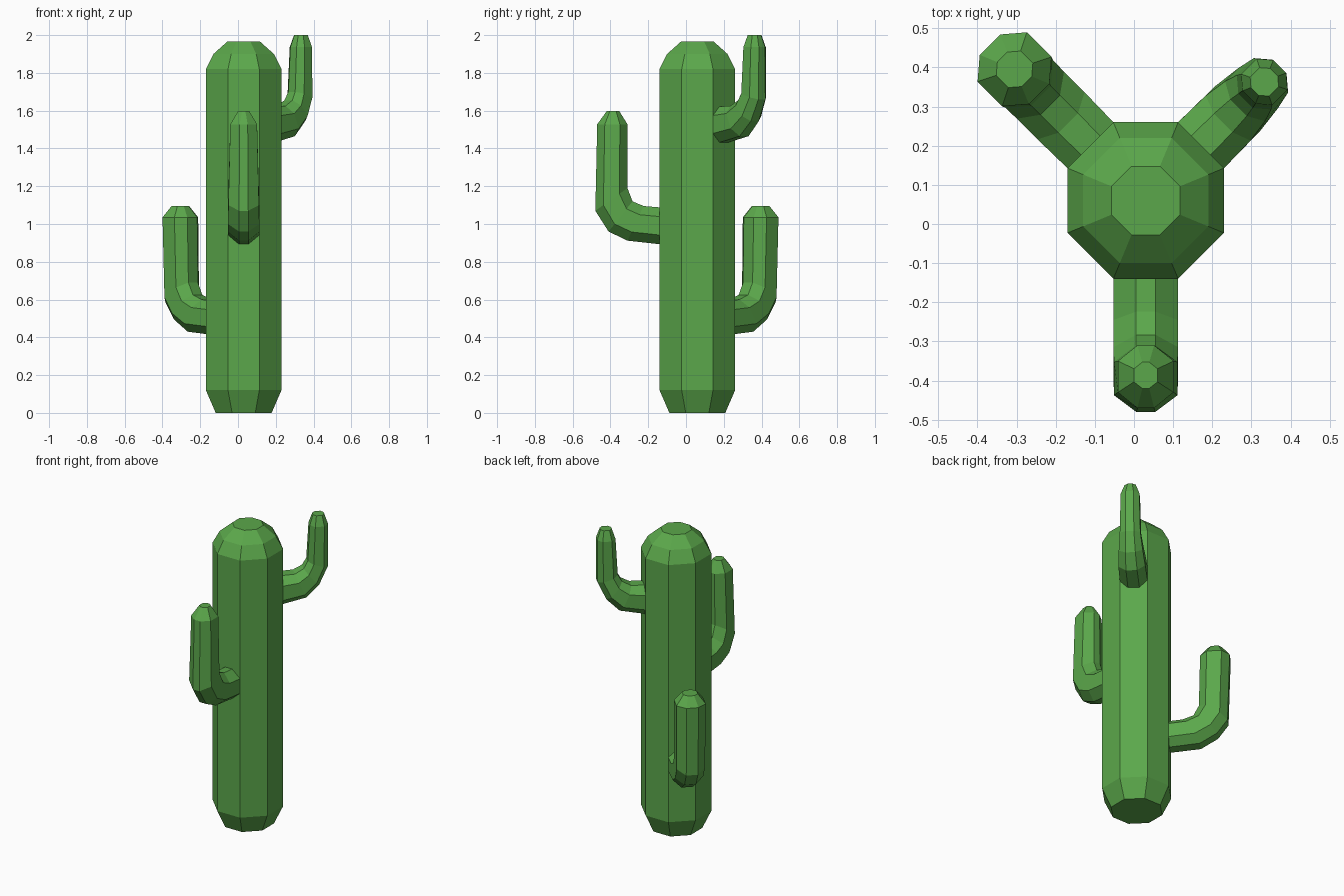
import bpy, bmesh
from math import cos, sin, pi, radians

if "Cube" in bpy.data.objects:
    bpy.data.objects.remove(bpy.data.objects["Cube"])

CX, CY = 0.03, 0.06          # trunk axis

green = bpy.data.materials.new("cactus_green")
green.diffuse_color = (0.105, 0.39, 0.07, 1)
green.use_nodes = True
green.node_tree.nodes["Principled BSDF"].inputs["Base Color"].default_value = green.diffuse_color


def loft(name, rings, cap_start):
    """Bridge rings of eight points into a flat-shaded tube."""
    bm = bmesh.new()
    loops = [[bm.verts.new(p) for p in ring] for ring in rings]
    for a, b in zip(loops, loops[1:]):
        for i in range(8):
            j = (i + 1) % 8
            bm.faces.new((a[i], a[j], b[j], b[i]))
    bm.faces.new(loops[-1])
    if cap_start:
        bm.faces.new(loops[0][::-1])
    bmesh.ops.recalc_face_normals(bm, faces=bm.faces)
    if sum(f.normal.z for f in bm.faces if f.verts[0] in loops[-1]
           and len(f.verts) == 8) < 0:
        bmesh.ops.reverse_faces(bm, faces=bm.faces)
    mesh = bpy.data.meshes.new(name)
    bm.to_mesh(mesh)
    bm.free()
    mesh.materials.append(green)
    obj = bpy.data.objects.new(name, mesh)
    bpy.context.collection.objects.link(obj)


def arm(name, angle, flat, rings):
    """Each ring: outer (r, z), inner (r, z), half width, in the arm's plane."""
    dx, dy = cos(radians(angle)), sin(radians(angle))
    shape = [(1, -flat), (1, flat), (.5, 1), (-.5, 1),
             (-1, flat), (-1, -flat), (-.5, -1), (.5, -1)]
    out = []
    for ro, zo, ri, zi, w in rings:
        ring = []
        for t, s in shape:
            r = (ro + ri) / 2 + t * (ro - ri) / 2
            z = (zo + zi) / 2 + t * (zo - zi) / 2
            ring.append((CX + r * dx - s * w * dy, CY + r * dy + s * w * dx, z))
        out.append(ring)
    loft(name, out, False)


# Trunk: octagon with flats on the axes, (apothem, height)
profile = [(.148, 0), (.2, .12), (.2, 1.82), (.16, 1.90), (.0875, 1.965)]
loft("trunk", [[(CX + a / cos(pi / 8) * cos(pi / 8 + i * pi / 4),
                 CY + a / cos(pi / 8) * sin(pi / 8 + i * pi / 4), z)
                for i in range(8)] for a, z in profile], True)

# Front arm
arm("front_arm", -90, .3, [
    (.20, .893, .20, 1.088, .083),
    (.37, .912, .284, 1.095, .083),
    (.47, .96, .343, 1.12, .083),
    (.54, 1.07, .37, 1.19, .081),
    (.53, 1.528, .37, 1.528, .071),
    (.48, 1.597, .413, 1.597, .03)])

# Low arm at the back left
arm("back_left_arm", 135, .414, [
    (.20, .413, .20, .593, .083),
    (.384, .43, .28, .60, .085),
    (.487, .495, .345, .625, .085),
    (.55, .585, .378, .69, .086),
    (.563, 1.035, .385, 1.035, .089),
    (.518, 1.095, .43, 1.095, .044)])

# High arm at the back right
arm("back_right_arm", 45, .414, [
    (.20, 1.432, .20, 1.622, .083),
    (.35, 1.465, .28, 1.625, .081),
    (.43, 1.544, .335, 1.655, .072),
    (.483, 1.66, .36, 1.70, .062),
    (.484, 1.936, .373, 1.936, .056),
    (.463, 2.0, .394, 2.0, .034)])
